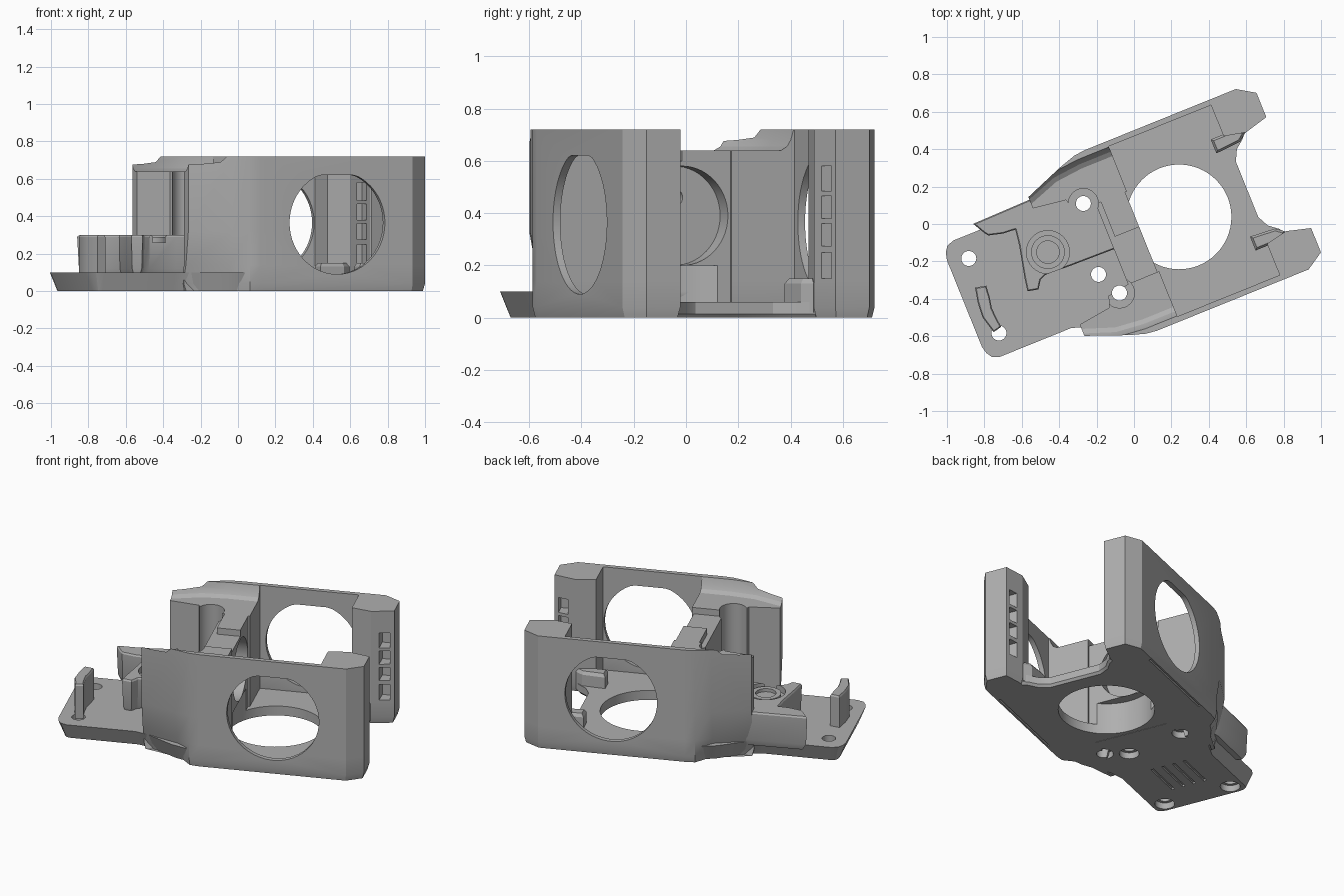
import bpy, bmesh
from math import sin, cos, pi, radians
from mathutils import Matrix, Vector

cube = bpy.data.objects.get("Cube")
if cube:
    bpy.data.objects.remove(cube)

grey = bpy.data.materials.new("plain grey")
grey.use_nodes = True
COLOUR = (0.43, 0.43, 0.43, 1)
grey.diffuse_color = COLOUR
grey.node_tree.nodes["Principled BSDF"].inputs["Base Color"].default_value = COLOUR

parts = []


def inset(pts, d):
    """Mitred inward offset of a counter-clockwise outline."""
    out = []
    for i, p in enumerate(pts):
        a = (p - pts[i - 1]).normalized()
        b = (pts[(i + 1) % len(pts)] - p).normalized()
        n1, n2 = Vector((-a.y, a.x)), Vector((-b.y, b.x))
        out.append(p + (n1 + n2) * d / max(0.3, 1 + n1.dot(n2)))
    return out


def prism(name, pts, levels, place=lambda a, b, c: (a, b, c)):
    """Loft an outline through (height, inset) levels."""
    pts = [Vector(p) for p in pts]
    area = sum(pts[i - 1].cross(p) for i, p in enumerate(pts))
    if area < 0:
        pts.reverse()
    bm = bmesh.new()
    rings = [[bm.verts.new(place(p.x, p.y, z)) for p in inset(pts, d)] for z, d in levels]
    for lo, hi in zip(rings, rings[1:]):
        for i in range(len(pts)):
            bm.faces.new((lo[i - 1], lo[i], hi[i], hi[i - 1]))
    bm.faces.new(rings[0])
    bm.faces.new(rings[-1])
    bmesh.ops.recalc_face_normals(bm, faces=bm.faces)
    me = bpy.data.meshes.new(name)
    bm.to_mesh(me)
    bm.free()
    me.materials.append(grey)
    ob = bpy.data.objects.new(name, me)
    bpy.context.collection.objects.link(ob)
    return ob


def part(*args):
    ob = prism(*args)
    parts.append(ob)
    return ob


def circle(x, y, r, n=40):
    return [(x + r * cos(2 * pi * i / n), y + r * sin(2 * pi * i / n)) for i in range(n)]


def rect(x0, x1, y0, y1):
    return [(x0, y0), (x1, y0), (x1, y1), (x0, y1)]


def mirrored(half):
    return half + [(u, -w) for u, w in reversed(half)]


def cut(ob, pts, levels, place=lambda a, b, c: (a, b, c)):
    """Subtract a prism from a part and discard the cutter."""
    tool = prism("cutter", pts, levels, place)
    tool.hide_render = True
    mod = ob.modifiers.new("cut", 'BOOLEAN')
    mod.operation, mod.solver, mod.object = 'DIFFERENCE', 'EXACT', tool
    bpy.context.view_layer.objects.active = ob
    bpy.ops.object.modifier_apply(modifier=mod.name)
    bpy.data.objects.remove(tool)


def along_w(a, b, c):
    return (a, c, b)


def along_u(a, b, c):
    return (c, a, b)


# Rear base plate with drafted rim
base = part("base_plate", mirrored([
    (-1, .25), (-.99, .29), (-.97, .32), (-.93, .335), (-.52, .335), (-.44, .36),
    (-.36, .41), (-.28, .46), (-.2, .49), (-.1, .5), (-.03, .5)]),
    [(0, .04), (.1, 0)])
holes = [(-.888, .215), (-.888, -.215), (-.21, .258), (-.21, -.258), (-.277, -.124)]
for u, w in holes:
    cut(base, circle(u, w, .04), [(-.1, 0), (.2, 0)])
    cut(base, circle(u, w, .058), [(-.1, 0), (.04, 0)])
for w in (-.1, -.03, .04, .11):
    cut(base, rect(-.76, -.5, w, w + .018), [(-.1, 0), (.012, 0)])

# Front floor with the large round opening
floor = part("front_floor", mirrored([
    (-.08, .5), (.68, .5), (.74, .3), (.71, .26), (.66, .22), (.63, .16)]),
    [(0, .012), (.015, 0), (.06, 0)])
cut(floor, circle(.2375, 0, .28, 64), [(-.1, 0), (.2, 0)])
cut(base, circle(.2375, 0, .28, 64), [(-.1, 0), (.2, 0)])

# Side walls: rear block, thin panel with opening, slotted front post
side_hole = [(u, min(z, .62)) for u, z in circle(.34, .365, .275, 56)]
for side, s in (("left", 1), ("right", -1)):
    outline = [(.87, .32), (.87, .46), (.775, .52), (-.1, .52), (-.16, .513), (-.25, .485),
               (-.47, .40), (-.47, .335), (-.29, .31), (-.27, .25), (-.14, .23), (.03, .23),
               (.03, .49), (.62, .49), (.62, .31), (.74, .285)]
    wall = part(side + "_wall", [(u, w * s) for u, w in outline],
                [(0, .01), (.04, 0), (.14, 0), (.32, 0), (.72, 0)])
    # Lower rear flank sweeps in to meet the base
    for v in wall.data.vertices:
        if v.co.x < -.2 and abs(v.co.y) > .38 and v.co.z < .2:
            v.co.y -= s * (.075 if v.co.z < .1 else .035)
    cut(wall, side_hole, [(.45 * s, 0), (.6 * s, 0)], along_w)
    # Lowered rear shelf, sloping up to the wall top
    shelf = [(-.7, 0), (-.7, .34), (-.47, .36), (-.3, .42), (-.15, .435), (.05, .435), (.05, 0)]
    cut(wall, [(u, w * s) for u, w in shelf],
        [(.64, 0), (.655, -.025), (.68, -.04), (.73, -.055)])
    cut(wall, circle(-.21, .258 * s, .08), [(.3, 0), (.8, 0)])
    cut(wall, circle(-.21, .258 * s, .04), [(-.1, 0), (.5, 0)])
    # Ladder of slots in the post
    for z0, z1 in ((.15, .25), (.275, .36), (.38, .465), (.485, .58)):
        cut(wall, rect(.785, .845, z0, z1), [(.2 * s, 0), (.38 * s, 0)], along_w)
    # Low sill at the foot of the post
    part(side + "_sill", [(u, w * s) for u, w in
         [(.55, .24), (.69, .25), (.735, .285), (.7, .32), (.55, .32)]],
         [(.02, 0), (.13, 0), (.15, .012)])

# Cross wall with round motor seat and shaft hole
cross = part("cross_wall", rect(-.15, .02, -.29, .29), [(.03, 0), (.6, 0)])
cut(cross, circle(.03, .39, .19, 56), [(-.06, 0), (.1, 0)], along_u)
cut(cross, circle(.03, .46, .035), [(-.3, 0), (.1, 0)], along_u)
cut(cross, circle(.2375, 0, .28, 64), [(-.1, 0), (.2, 0)])
for s in (1, -1):
    cut(cross, circle(-.21, .258 * s, .08), [(.3, 0), (.8, 0)])
part("cross_wall_tab", rect(-.12, .02, .03, .24), [(.58, 0), (.64, 0)])

# Raised rear platform with curved edge and round seat
platform = part("rear_platform", [
    (-.797, .378), (-.76, .31), (-.745, .29), (-.668, .27), (-.6, .265), (-.612, .18),
    (-.631, .095), (-.65, .01), (-.663, -.065), (-.604, -.078), (-.575, -.035), (-.54, -.02),
    (-.388, -.025), (-.14, -.03), (-.14, .28), (-.28, .345), (-.465, .385)],
    [(.08, .02), (.12, .005), (.29, 0), (.3, .006)])
cut(platform, circle(-.483, .088, .115), [(.26, 0), (.4, 0)])
cut(platform, circle(-.21, .258, .04), [(0, 0), (.4, 0)])
ring = part("seat_ring", circle(-.483, .088, .09), [(.2, 0), (.29, 0)])
cut(ring, circle(-.483, .088, .06), [(.27, 0), (.4, 0)])

# Curved fin on the rear base
part("rear_fin", [(-.915, .058), (-.856, .045), (-.862, -.02), (-.873, -.077), (-.87, -.14),
                  (-.864, -.189), (-.9125, -.2), (-.938, -.105), (-.932, -.02)],
     [(.08, 0), (.29, 0), (.3, .006)])

# Swing everything into its final heading
turn = Matrix.Rotation(radians(22), 4, 'Z') @ Matrix.Translation((0, -.055, 0))
for ob in bpy.context.selected_objects:
    ob.select_set(False)
for ob in parts:
    ob.data.transform(turn)
    ob.select_set(True)
bpy.context.view_layer.objects.active = parts[0]
bpy.ops.object.shade_smooth_by_angle(angle=radians(25))
